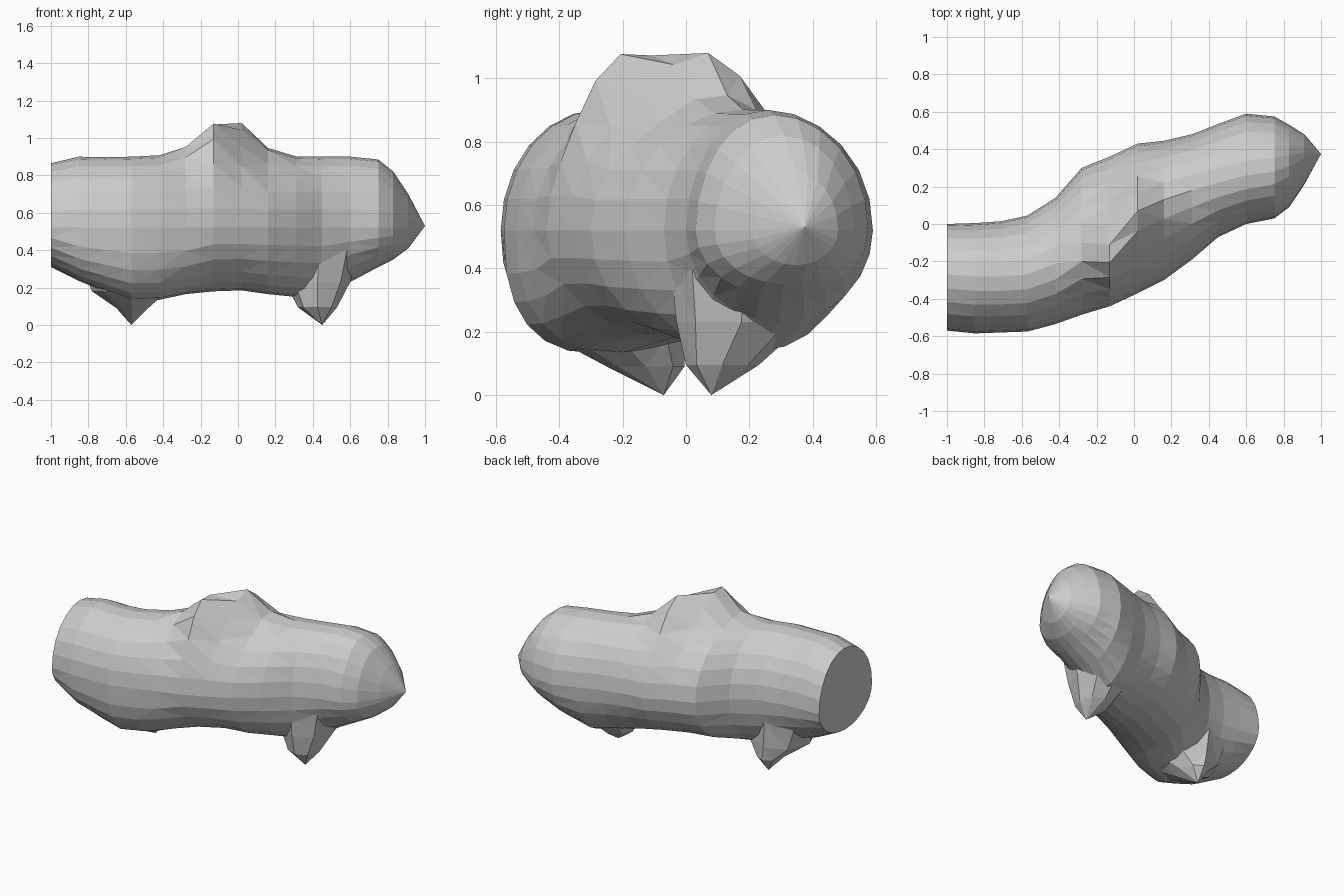
import bpy, bmesh, math
from mathutils import Vector

if "Cube" in bpy.data.objects:
    bpy.data.objects.remove(bpy.data.objects["Cube"])

N = 24          # sides of the body section
Z_MID = 0.52    # height of the widest line
# ends of the short ridge on top of the body
RIDGE = Vector((-0.13, -0.21)), Vector((0.02, 0.08))


def ridge_height(x, y):
    p, (a, b) = Vector((x, y)), RIDGE
    t = max(0, min(1, (p - a).dot(b - a) / (b - a).length_squared))
    return 0.175 * math.exp(-((p - a - t * (b - a)).length / 0.14) ** 2)


def finish(bm, name):
    bmesh.ops.triangulate(bm, faces=[f for f in bm.faces if len(f.verts) == 4])
    bmesh.ops.recalc_face_normals(bm, faces=bm.faces)
    me = bpy.data.meshes.new(name)
    bm.to_mesh(me)
    bm.free()
    ob = bpy.data.objects.new(name, me)
    bpy.context.collection.objects.link(ob)
    return ob


def bridge(bm, a, b):
    n = len(a)
    for i in range(n):
        j = (i + 1) % n
        bm.faces.new((a[i], a[j], b[j], b[i]))


def fan(bm, ring, tip):
    for i in range(len(ring)):
        bm.faces.new((ring[i], ring[(i + 1) % len(ring)], tip))


def section(x, y0, y1, z0, z1, yt):
    # rounded section whose crown leans towards y = yt
    pts = []
    mid, half = (y0 + y1) / 2, (y1 - y0) / 2
    for i in range(N):
        a = 2 * math.pi * i / N
        c, s = math.cos(a), math.sin(a)
        # the lower front is fuller on the left half of the body
        e = 0.78 if (c < 0 and s < 0 and -0.9 < x < -0.2) else 1.0
        c = math.copysign(abs(c) ** e, c)
        s = math.copysign(abs(s) ** e, s)
        y = mid + c * half + (yt - mid) * max(s, 0) ** 3
        z = Z_MID + s * ((z1 - Z_MID) if s > 0 else (Z_MID - z0))
        if s > 0:
            z += ridge_height(x, y) * min(1, s * 1.3)
        pts.append((x, y, z))
    return pts


# Curving log-like body: x, y min, y max, z min, z max, crown y
STATIONS = [
    (-1.00, -0.57, 0.00, 0.31, 0.865, -0.27),
    (-0.85, -0.585, 0.005, 0.235, 0.90, -0.28),
    (-0.71, -0.58, 0.015, 0.18, 0.897, -0.28),
    (-0.57, -0.575, 0.045, 0.13, 0.90, -0.27),
    (-0.42, -0.535, 0.14, 0.135, 0.905, -0.21),
    (-0.28, -0.485, 0.30, 0.165, 0.91, -0.10),
    (-0.13, -0.44, 0.36, 0.18, 0.915, -0.11),
    (0.02, -0.37, 0.43, 0.185, 0.905, 0.07),
    (0.16, -0.30, 0.445, 0.165, 0.89, 0.13),
    (0.31, -0.19, 0.48, 0.15, 0.90, 0.18),
    (0.45, -0.07, 0.535, 0.14, 0.90, 0.22),
    (0.60, 0.00, 0.59, 0.23, 0.90, 0.26),
    (0.75, 0.03, 0.575, 0.31, 0.885, 0.28),
    (0.83, 0.09, 0.53, 0.35, 0.82, 0.31),
    (0.91, 0.21, 0.48, 0.41, 0.70, 0.35),
]
bm = bmesh.new()
rings = [[bm.verts.new(p) for p in section(*s)] for s in STATIONS]
for a, b in zip(rings, rings[1:]):
    bridge(bm, a, b)
bm.faces.new(rings[0])
fan(bm, rings[-1], bm.verts.new((1.0, 0.375, 0.53)))
body = finish(bm, "body")


# Pointed feet: a tip and widening rings that flare into the body
def foot(name, tip, boxes, sides=8):
    bm = bmesh.new()
    rs = []
    for x0, x1, y0, y1, z in boxes:
        rs.append([bm.verts.new(((x0 + x1) / 2 + (x1 - x0) / 2 * math.cos(2 * math.pi * i / sides),
                                 (y0 + y1) / 2 + (y1 - y0) / 2 * math.sin(2 * math.pi * i / sides), z))
                   for i in range(sides)])
    fan(bm, rs[0], bm.verts.new(tip))
    for a, b in zip(rs, rs[1:]):
        bridge(bm, a, b)
    bm.faces.new(rs[-1])
    return finish(bm, name)


feet = [
    foot("left_foot", (-0.57, -0.07, 0.0),
         [(-0.65, -0.48, -0.25, -0.005, 0.09), (-0.78, -0.38, -0.42, 0.0, 0.18),
          (-0.86, -0.33, -0.44, 0.01, 0.36)]),
    foot("right_foot", (0.45, 0.08, 0.0),
         [(0.32, 0.53, 0.0, 0.23, 0.095), (0.25, 0.60, -0.03, 0.38, 0.23),
          (0.22, 0.65, -0.05, 0.42, 0.42)]),
]

# Fuse the feet into the body as one skin
for f in feet:
    m = body.modifiers.new("join_" + f.name, 'BOOLEAN')
    m.operation = 'UNION'
    m.solver = 'EXACT'
    m.object = f
dg = bpy.context.evaluated_depsgraph_get()
body.data = bpy.data.meshes.new_from_object(body.evaluated_get(dg))
body.modifiers.clear()
for f in feet:
    bpy.data.objects.remove(f)
